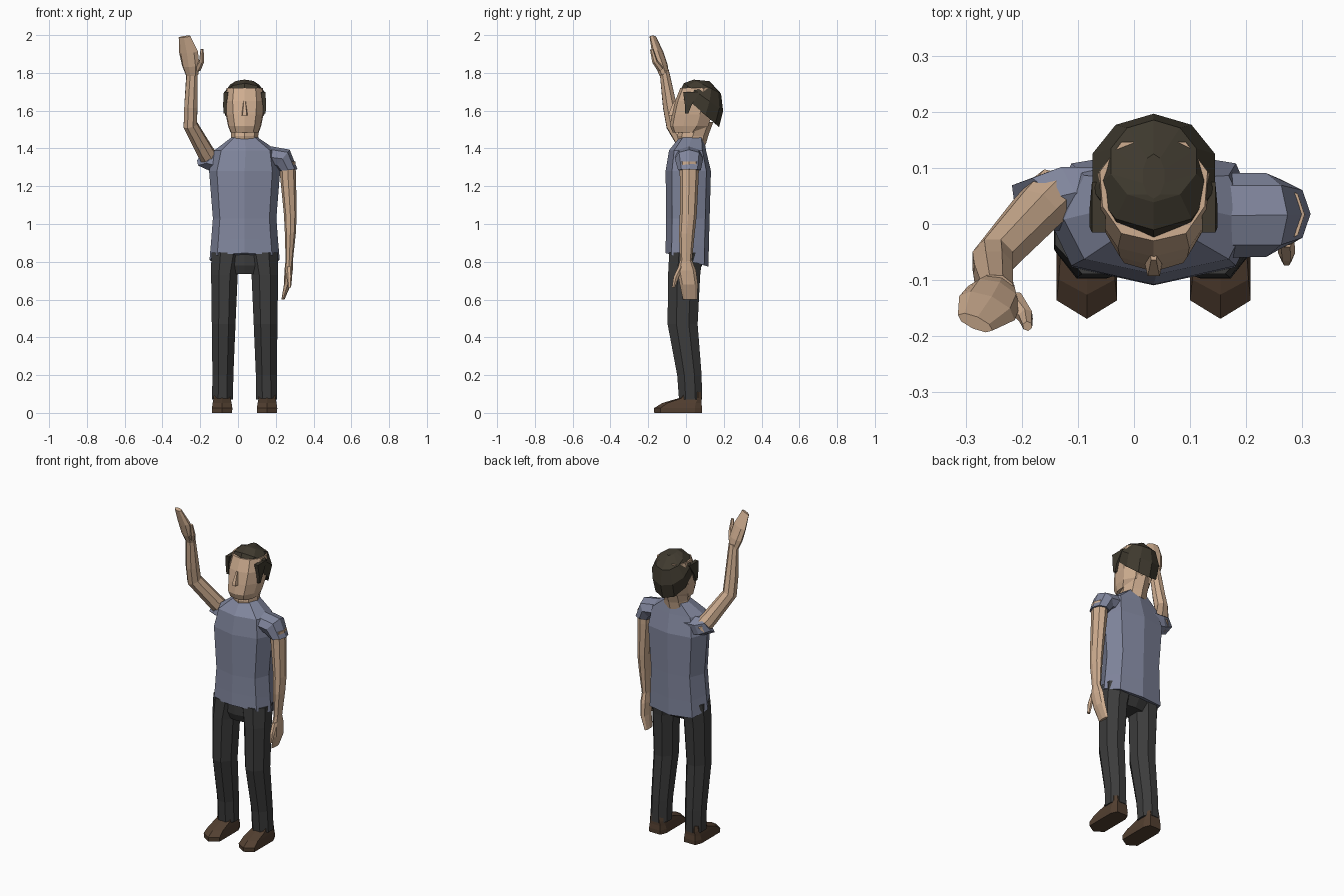
import bpy, bmesh, math
from mathutils import Vector

CX = 0.035  # the body's own mid line


def material(name, rgb):
    m = bpy.data.materials.new(name)
    m.diffuse_color = (*rgb, 1)
    return m


SKIN = material("skin", (0.62, 0.42, 0.28))
SHIRT = material("shirt", (0.22, 0.24, 0.34))
CLOTH = material("dark_cloth", (0.045, 0.045, 0.045))
HAIR = material("hair", (0.05, 0.042, 0.028))
LEATHER = material("leather", (0.085, 0.05, 0.03))


def ngon(n, turn=0.0):
    return [(math.cos(turn + 2 * math.pi * i / n), math.sin(turn + 2 * math.pi * i / n)) for i in range(n)]


def loft(name, sections, profile, mat, ref=(1, 0, 0), follow=False):
    """Skin a profile through sections (x, y, z, half_u, half_v[, ring normal])."""
    bm = bmesh.new()
    centres = [Vector(s[:3]) for s in sections]
    rings = []
    for i, s in enumerate(sections):
        if len(s) > 5:
            t = Vector(s[5])
        elif follow:
            t = Vector((0, 0, 0))
            if i > 0:
                t += (centres[i] - centres[i - 1]).normalized()
            if i < len(sections) - 1:
                t += (centres[i + 1] - centres[i]).normalized()
        else:
            t = Vector((0, 0, 1))
        t.normalize()
        r = Vector(ref)
        u = (r - t * r.dot(t)).normalized()
        v = t.cross(u)
        rings.append([bm.verts.new(centres[i] + u * px * s[3] + v * py * s[4]) for px, py in profile])
    n = len(profile)
    for a, b in zip(rings, rings[1:]):
        for k in range(n):
            bm.faces.new((a[k], a[(k + 1) % n], b[(k + 1) % n], b[k]))
    bm.faces.new(rings[0])
    bm.faces.new(rings[-1])
    bmesh.ops.recalc_face_normals(bm, faces=bm.faces)
    me = bpy.data.meshes.new(name)
    bm.to_mesh(me)
    bm.free()
    me.materials.append(mat)
    ob = bpy.data.objects.new(name, me)
    bpy.context.collection.objects.link(ob)
    return ob


HEX = ngon(6)
OCT = ngon(8)
BOX = [(-1, -1), (1, -1), (1, 1), (-1, 1)]
CHEST = [(0, -1), (0.78, -0.72), (1, 0), (0.78, 0.8), (0, 1), (-0.78, 0.8), (-1, 0), (-0.78, -0.72)]

# shirt body, hem dips towards the back
loft("shirt_body", [
    (CX, 0.005, 0.81, 0.186, 0.12, (0, 0.32, 1)),
    (CX, 0.007, 0.90, 0.178, 0.116, (0, 0.2, 1)),
    (CX, 0.01, 1.03, 0.168, 0.115),
    (CX, 0.012, 1.28, 0.188, 0.12),
    (CX + 0.005, 0.008, 1.39, 0.165, 0.098),
    (CX, 0.03, 1.458, 0.07, 0.065)], CHEST, SHIRT)

# sleeves
loft("hanging_sleeve", [
    (0.12, 0.015, 1.36, 0.075, 0.06, (1, 0, -0.2)),
    (0.235, 0.016, 1.345, 0.075, 0.062, (1, 0, -0.8)),
    (0.265, 0.018, 1.285, 0.06, 0.05, (0.1, 0, -1))], OCT, SHIRT, ref=(0, 1, 0))
loft("raised_sleeve", [
    (-0.05, 0.035, 1.33, 0.07, 0.07, (-1, 0, 0.1)),
    (-0.125, 0.045, 1.335, 0.062, 0.06, (-1, -0.25, 0.4)),
    (-0.175, 0.035, 1.35, 0.055, 0.056, (-0.6, -0.5, 0.7))], HEX, SHIRT, ref=(0, 1, 0.4))

# hanging arm and hand
loft("hanging_arm", [
    (0.262, 0.017, 1.33, 0.042, 0.052),
    (0.265, 0.017, 1.25, 0.042, 0.05),
    (0.277, 0.012, 1.05, 0.034, 0.045),
    (0.277, 0.004, 0.95, 0.029, 0.042),
    (0.271, 0.0, 0.80, 0.019, 0.031)], OCT, SKIN)
loft("hanging_hand", [
    (0.271, 0.0, 0.81, 0.019, 0.031),
    (0.268, 0.003, 0.755, 0.022, 0.05),
    (0.262, 0.015, 0.68, 0.019, 0.048),
    (0.238, 0.022, 0.60, 0.008, 0.038)], OCT, SKIN)
loft("hanging_thumb", [
    (0.270, -0.025, 0.775, 0.016, 0.018),
    (0.272, -0.052, 0.72, 0.015, 0.016),
    (0.272, -0.066, 0.665, 0.009, 0.009)], HEX, SKIN)

# raised arm and hand
PALM = (1, -0.4, 0)
loft("raised_arm", [
    (-0.14, 0.055, 1.33, 0.05, 0.048),
    (-0.175, 0.02, 1.385, 0.047, 0.046),
    (-0.252, -0.065, 1.525, 0.039, 0.044),
    (-0.25, -0.085, 1.62, 0.037, 0.04),
    (-0.243, -0.115, 1.81, 0.032, 0.025)], OCT, SKIN, ref=PALM, follow=True)
loft("raised_hand", [
    (-0.243, -0.115, 1.79, 0.036, 0.025),
    (-0.25, -0.13, 1.84, 0.05, 0.03),
    (-0.262, -0.15, 1.91, 0.054, 0.024),
    (-0.283, -0.176, 1.992, 0.034, 0.012)], OCT, SKIN, ref=PALM, follow=True)
loft("raised_thumb", [
    (-0.215, -0.135, 1.82, 0.019, 0.018),
    (-0.193, -0.165, 1.86, 0.014, 0.015),
    (-0.19, -0.182, 1.925, 0.009, 0.009)], HEX, SKIN, ref=PALM, follow=True)

# neck, head and nose
loft("neck", [
    (CX, 0.035, 1.42, 0.076, 0.07),
    (CX, 0.035, 1.465, 0.072, 0.082),
    (CX, 0.06, 1.54, 0.076, 0.085)], OCT, SKIN)
FACE = [(0, -1), (0.6, -0.86), (0.95, -0.35), (1, 0.3), (0.6, 0.85),
        (-0.6, 0.85), (-1, 0.3), (-0.95, -0.35), (-0.6, -0.86)]
loft("head", [
    (CX, 0.01, 1.485, 0.075, 0.08),
    (CX, 0.025, 1.52, 0.088, 0.11),
    (CX, 0.04, 1.58, 0.1, 0.115),
    (CX, 0.05, 1.65, 0.106, 0.108),
    (CX, 0.065, 1.72, 0.096, 0.095)], FACE, SKIN)
loft("nose", [
    (CX, -0.066, 1.575, 0.022, 0.027),
    (CX, -0.064, 1.59, 0.02, 0.026),
    (CX, -0.05, 1.65, 0.009, 0.014)], [(-1, 1), (-0.5, -1), (0.5, -1), (1, 1)], SKIN)

# hair cap, leaning back, with side locks
loft("hair_cap", [
    (CX, 0.07, 1.605, 0.109, 0.14, (0, 0.88, 1)),
    (CX, 0.093, 1.672, 0.115, 0.127, (0, 0.71, 1)),
    (CX, 0.112, 1.727, 0.08, 0.082, (0, 0.5, 1)),
    (CX, 0.085, 1.76, 0.02, 0.04, (0, 0.1, 1))], ngon(10, math.pi / 10 * 5), HAIR)
for side, word in ((-1, "left"), (1, "right")):
    loft(word + "_sideburn", [
        (CX + side * 0.104, 0.004, 1.585, 0.007, 0.008),
        (CX + side * 0.105, 0.012, 1.63, 0.009, 0.018),
        (CX + side * 0.098, 0.03, 1.70, 0.012, 0.045)], BOX, HAIR)

# trousers
loft("trouser_seat", [
    (CX, -0.005, 0.735, 0.12, 0.06),
    (CX, 0.0, 0.78, 0.165, 0.085),
    (CX, 0.0, 0.88, 0.165, 0.085)], CHEST, CLOTH)
LEG = ngon(8, math.pi / 8)
SHOE = [(-0.7, 1), (0.7, 1), (1, 0.7), (1, -0.74), (0, -1), (-1, -0.74), (-1, 0.7)]
for side, word in ((-1, "left"), (1, "right")):
    loft(word + "_trouser_leg", [
        (CX + side * 0.117, 0.024, 0.07, 0.06, 0.066),
        (CX + side * 0.115, 0.018, 0.20, 0.06, 0.07),
        (CX + side * 0.111, -0.018, 0.47, 0.068, 0.086),
        (CX + side * 0.107, -0.01, 0.73, 0.076, 0.092),
        (CX + side * 0.093, 0.0, 0.85, 0.09, 0.096)], LEG, CLOTH)
    # shoes
    x = CX + side * 0.119
    loft(word + "_shoe", [
        (x, -0.042, 0.0, 0.053, 0.126),
        (x, -0.042, 0.025, 0.054, 0.127),
        (x, -0.022, 0.052, 0.05, 0.104),
        (x, 0.022, 0.078, 0.045, 0.06),
        (x, 0.03, 0.11, 0.043, 0.048)], SHOE, LEATHER)
